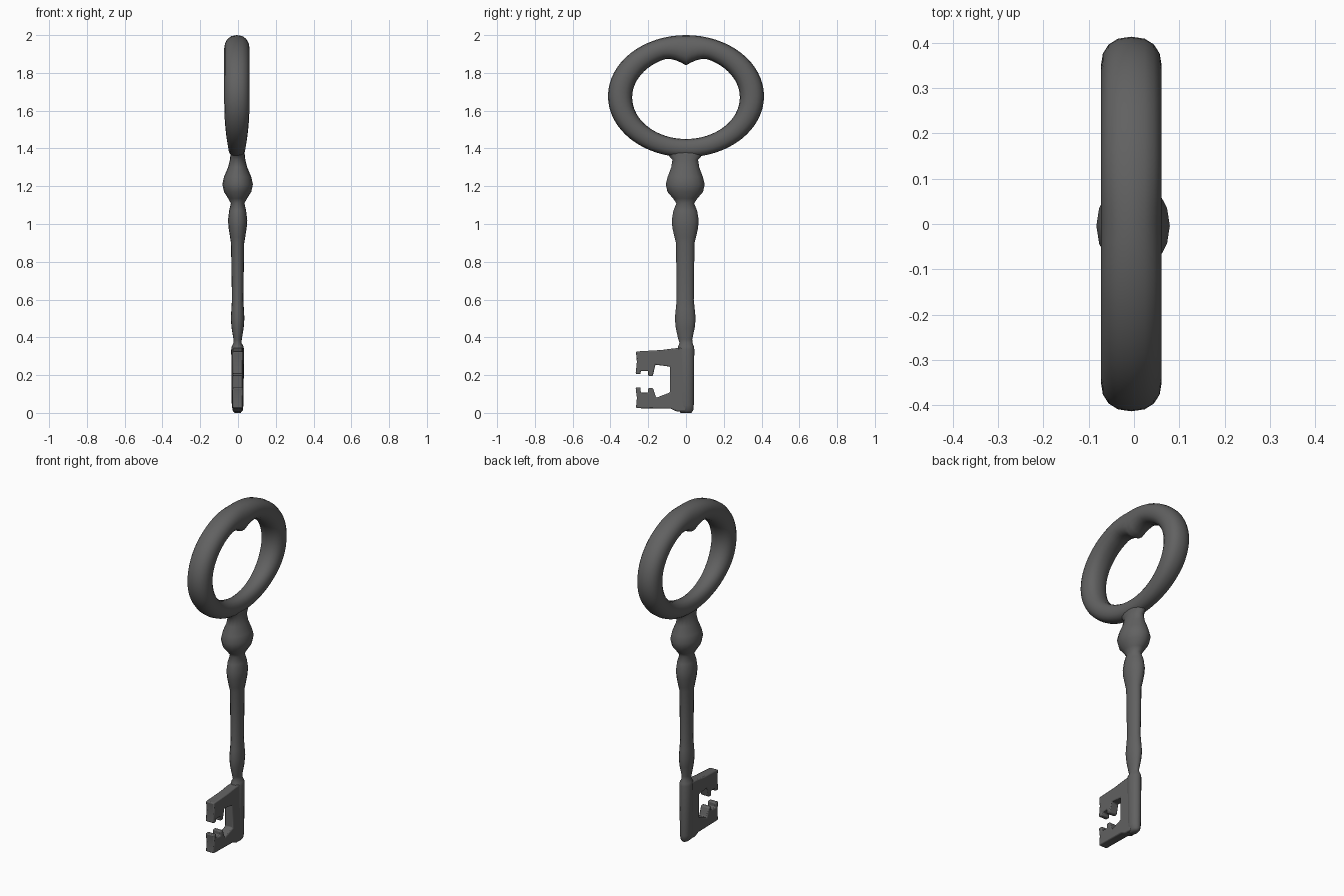
import bpy, bmesh, math

if "Cube" in bpy.data.objects:
    bpy.data.objects.remove(bpy.data.objects["Cube"])

dark = bpy.data.materials.new("dark_iron")
dark.diffuse_color = (0.12, 0.12, 0.12, 1)
dark.use_nodes = True
dark.node_tree.nodes["Principled BSDF"].inputs["Base Color"].default_value = dark.diffuse_color
SIDES = 16


def finish(bm, name, angle):
    bmesh.ops.recalc_face_normals(bm, faces=bm.faces)
    me = bpy.data.meshes.new(name)
    bm.to_mesh(me)
    bm.free()
    me.materials.append(dark)
    ob = bpy.data.objects.new(name, me)
    bpy.context.collection.objects.link(ob)
    bpy.ops.object.select_all(action='DESELECT')
    ob.select_set(True)
    bpy.context.view_layer.objects.active = ob
    bpy.ops.object.shade_smooth_by_angle(angle=math.radians(angle))
    return ob


def loft(bm, rings, closed):
    loops = [[bm.verts.new(p) for p in r] for r in rings]
    pairs = list(zip(loops, loops[1:]))
    if closed:
        pairs.append((loops[-1], loops[0]))
    else:
        bm.faces.new(loops[0])
        bm.faces.new(loops[-1])
    for a, b in pairs:
        for i in range(len(a)):
            j = (i + 1) % len(a)
            bm.faces.new((a[i], a[j], b[j], b[i]))


def soft(v, power):
    return math.copysign(abs(v) ** power, v)


# Oval bow: section spans an outer and an inner ellipse, with a cusp at the top
rings = []
SEG = 64
for k in range(SEG):
    t = math.tau * k / SEG
    c, s = math.cos(t), math.sin(t)
    oy, oz = 0.413 * c, 1.677 + 0.323 * s
    iy, iz = 0.285 * c, 1.67 + 0.22 * s
    if s > 0:
        iz -= 0.05 * max(0, 1 - abs(iy) / 0.11) ** 1.4
    half = 0.067 - 0.022 * max(0, -s) ** 2.5
    ring = []
    for i in range(SIDES):
        a = math.tau * i / SIDES
        u = 0.5 + 0.5 * soft(math.cos(a), 0.9)
        ring.append((-0.006 + half * soft(math.sin(a), 0.85),
                     iy + (oy - iy) * u, iz + (oz - iz) * u))
    rings.append(ring)
bm = bmesh.new()
loft(bm, rings, True)
finish(bm, "bow", 60)

# Turned stem: (z, half width in x, half width in y)
profile = [(0.0, 0.016, 0.028), (0.012, 0.026, 0.038), (0.04, 0.031, 0.041),
           (0.335, 0.034, 0.044), (0.352, 0.031, 0.042), (0.37, 0.021, 0.034),
           (0.39, 0.022, 0.037), (0.45, 0.032, 0.050), (0.50, 0.036, 0.055),
           (0.55, 0.033, 0.050), (0.60, 0.030, 0.045), (0.90, 0.035, 0.049),
           (0.93, 0.040, 0.057), (0.98, 0.048, 0.068), (1.02, 0.051, 0.071),
           (1.07, 0.045, 0.063), (1.11, 0.036, 0.047), (1.135, 0.050, 0.064),
           (1.17, 0.072, 0.094), (1.21, 0.081, 0.103), (1.25, 0.072, 0.093),
           (1.30, 0.051, 0.074), (1.34, 0.041, 0.068), (1.365, 0.038, 0.090),
           (1.39, 0.034, 0.120), (1.41, 0.02, 0.08)]
rings = []
for z, rx, ry in profile:
    yo = -0.004 if z > 0.37 else 0.0
    rings.append([(rx * math.cos(math.tau * i / SIDES) - 0.002,
                   yo + ry * math.sin(math.tau * i / SIDES), z)
                  for i in range(SIDES)])
bm = bmesh.new()
loft(bm, rings, False)
finish(bm, "stem", 60)

# Toothed bit: flat outline in y, z, given thickness and softened edges
outline = [(0.0, 0.345), (-0.06, 0.342), (-0.13, 0.333), (-0.265, 0.325),
           (-0.26, 0.27), (-0.267, 0.205), (-0.24, 0.205), (-0.24, 0.222),
           (-0.20, 0.222), (-0.20, 0.195), (-0.176, 0.195), (-0.162, 0.255),
           (-0.085, 0.245), (-0.085, 0.108), (-0.158, 0.08), (-0.176, 0.133),
           (-0.20, 0.133), (-0.20, 0.107), (-0.24, 0.107), (-0.24, 0.135),
           (-0.267, 0.135), (-0.26, 0.08), (-0.265, 0.025), (-0.08, 0.022),
           (-0.05, 0.008), (0.0, 0.008)]
bm = bmesh.new()
face = bm.faces.new([bm.verts.new((-0.028, y, z)) for y, z in outline])
ext = bmesh.ops.extrude_face_region(bm, geom=[face])
for v in ext["geom"]:
    if isinstance(v, bmesh.types.BMVert):
        v.co.x = 0.026
bit = finish(bm, "bit", 40)
bev = bit.modifiers.new("soft_edges", 'BEVEL')
bev.width = 0.006
bev.segments = 2
